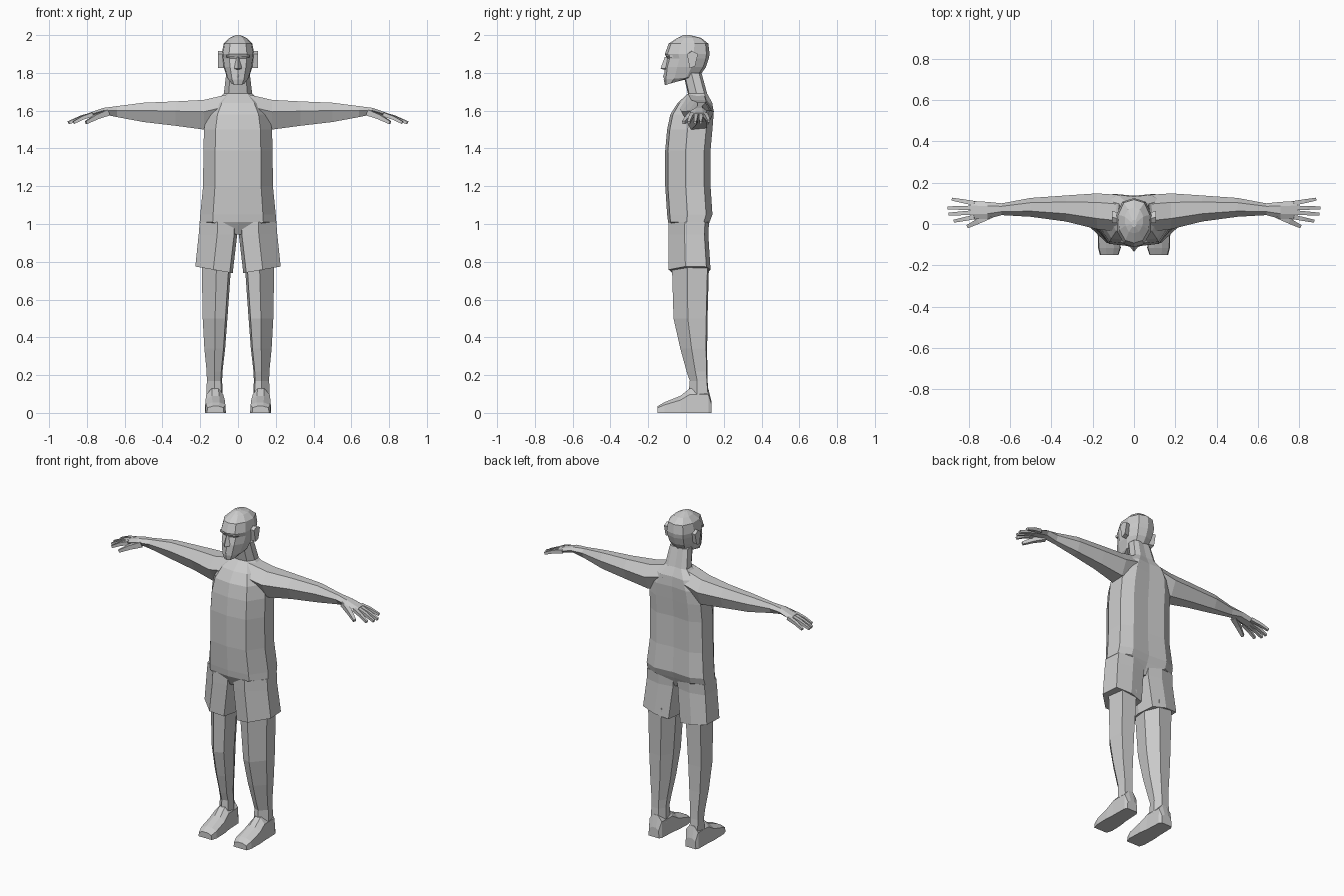
import bpy
import bmesh
from mathutils import Vector

cube = bpy.data.objects.get("Cube")
if cube:
    bpy.data.objects.remove(cube, do_unlink=True)

GREY = (0.6, 0.6, 0.6, 1.0)
mat = bpy.data.materials.new("light_grey")
mat.use_nodes = True
mat.diffuse_color = GREY
bsdf = next(n for n in mat.node_tree.nodes if n.type == 'BSDF_PRINCIPLED')
bsdf.inputs["Base Color"].default_value = GREY
bsdf.inputs["Roughness"].default_value = 0.8


def loft(name, rings, mirror=False):
    """Skin equal-length rings of points and cap both ends."""
    bm = bmesh.new()
    loops = [[bm.verts.new(p) for p in ring] for ring in rings]
    n = len(loops[0])
    for a, b in zip(loops, loops[1:]):
        for i in range(n):
            j = (i + 1) % n
            bm.faces.new((a[i], a[j], b[j], b[i]))
    bm.faces.new(loops[0])
    bm.faces.new(loops[-1])
    bmesh.ops.recalc_face_normals(bm, faces=bm.faces)
    mesh = bpy.data.meshes.new(name)
    bm.to_mesh(mesh)
    bm.free()
    mesh.materials.append(mat)
    obj = bpy.data.objects.new(name, mesh)
    bpy.context.collection.objects.link(obj)
    if mirror:
        obj.modifiers.new("mirror", 'MIRROR').use_mirror_merge = False
    return obj


def mix(a, b, t):
    return a + (b - a) * t


def symmetric(half):
    """Close a half ring whose first and last points lie on x = 0."""
    return half + [(-x, y, z) for x, y, z in half[-2:0:-1]]


def body_ring(z, w, f, b):
    shape = [(0, 0), (.66, .06), (1, .45), (.97, .86), (.6, 1), (0, .96)]
    return symmetric([(w * u, mix(f, b, v), z) for u, v in shape])


def head_ring(z, w, f, b, rise=0):
    shape = [(0, 0), (.55, .06), (.93, .3), (1, .65), (.65, .93), (0, 1)]
    return symmetric([(w * u, mix(f, b, v), z + rise * v) for u, v in shape])


def section(shape, x0, x1, f, b, z, tilt=0):
    return [(mix(x0, x1, u), mix(f, b, v), z + tilt * u) for u, v in shape]


def bone(name, a, b, r0, r1):
    """Four-sided tapering finger with a slightly raised knuckle."""
    a, b = Vector(a), Vector(b)
    side = (b - a).cross(Vector((0, 0, 1))).normalized()
    up = side.cross(b - a).normalized()
    mid = a.lerp(b, .5) + up * .004
    loft(name, [[p + side * r * s + up * r * t
                 for s, t in ((1, 1), (1, -1), (-1, -1), (-1, 1))]
                for p, r in ((a, r0), (mid, mix(r0, r1, .4)), (b, r1))], True)


# Torso and neck
loft("torso", [body_ring(*r) for r in [
    (.945, .03, -.065, .09), (1.01, .203, -.095, .125), (1.05, .2, -.1, .14),
    (1.2, .185, -.11, .13), (1.39, .183, -.11, .13), (1.5, .18, -.1, .14),
    (1.58, .165, -.083, .146), (1.64, .13, -.045, .14), (1.69, .075, .01, .112),
    (1.8, .062, -.015, .082)]])

# Head, with a jaw that rises towards the back
loft("head", [head_ring(*r) for r in [
    (1.735, .038, -.112, -.01, .03), (1.765, .057, -.118, .07, .015),
    (1.83, .076, -.112, .105), (1.875, .083, -.1, .12), (1.9, .086, -.112, .125),
    (1.955, .076, -.092, .118), (1.985, .045, -.045, .08), (2, .012, -.015, .02)]])

# Nose
loft("nose", [[(-w, y + .025, z), (0, y, z), (w, y + .025, z)] for w, y, z in
              [(.018, -.11, 1.815), (.02, -.135, 1.823), (.01, -.112, 1.885)]])

# Lips
loft("lips", [[(-.028, -.095, z), (0, y, z), (.028, -.095, z)] for y, z in
              [(-.116, 1.77), (-.122, 1.782), (-.116, 1.796)]])

# Eyes as narrow closed lids
loft("eyes", [[(.018, y - .006, z), (.062, y + .012, z),
               (.062, y + .03, z), (.018, y + .03, z)] for y, z in
              [(-.096, 1.882), (-.101, 1.889), (-.1, 1.896)]], True)

# Ears
loft("ears", [[(x, y, z) for y, z in
               [(.005, 1.9), (.025 + d, 1.915), (.055 + d, 1.9),
                (.04 + d, 1.835), (.02, 1.825)]]
              for x, d in ((.075, 0), (.106, .008))], True)

# Arms: flat top, ridge on the front and back, narrow underside
ARM = [(0, .6), (.3, 1), (.75, 1), (1, .6), (.78, .05), (.3, 0)]
loft("arms", [[(x, mix(f, b, u), mix(lo, hi, v)) for u, v in ARM]
              for x, lo, hi, f, b in [
    (.06, 1.53, 1.685, -.04, .14), (.18, 1.5, 1.657, -.025, .148),
    (.33, 1.52, 1.649, .012, .138), (.5, 1.54, 1.642, .035, .126),
    (.64, 1.566, 1.624, .043, .1), (.71, 1.58, 1.615, .025, .107),
    (.79, 1.562, 1.588, .022, .112)]], True)

# Fingers and thumb
tips = [(.87, .014, 1.537), (.895, .048, 1.535), (.9, .078, 1.537), (.88, .12, 1.545)]
for i, tip in enumerate(tips):
    bone("finger_%d" % (i + 1), (.77, .034 + .022 * i, 1.58), tip, .011, .007)
bone("thumb", (.69, .045, 1.59), (.805, -.012, 1.537), .016, .008)

# Shorts
SHORT = [(.08, .08), (.52, 0), (1, .4), (.96, .9), (.5, 1), (.06, .93), (0, .45)]
loft("shorts_legs", [section(SHORT, *r) for r in [
    (.004, .203, -.092, .122, 1.01), (.004, .208, -.092, .118, .945),
    (.028, .226, -.092, .13, .74, .035)]], True)

# Legs
LEG = [(.08, .12), (.5, 0), (1, .42), (.92, .96), (.3, 1), (0, .6)]
loft("legs", [section(LEG, *r) for r in [
    (.035, .192, -.075, .122, .8), (.056, .187, -.066, .114, .5),
    (.068, .178, -.03, .112, .34), (.082, .166, .003, .113, .22),
    (.084, .165, .02, .114, .17), (.08, .168, .012, .122, .08)]], True)

# Feet, swept from heel to toe
loft("feet", [[(x0, y, 0), (x1, y, 0), (x1 - .004, y, z * .75),
               (mix(x0, x1, .65), y, z), (mix(x0, x1, .3), y, z), (x0 + .003, y, z * .75)]
              for y, x0, x1, z in [
    (.135, .09, .162, .06), (.118, .08, .17, .13), (.02, .075, .172, .13),
    (-.03, .067, .176, .09), (-.115, .064, .174, .056), (-.15, .075, .165, .036)]], True)
